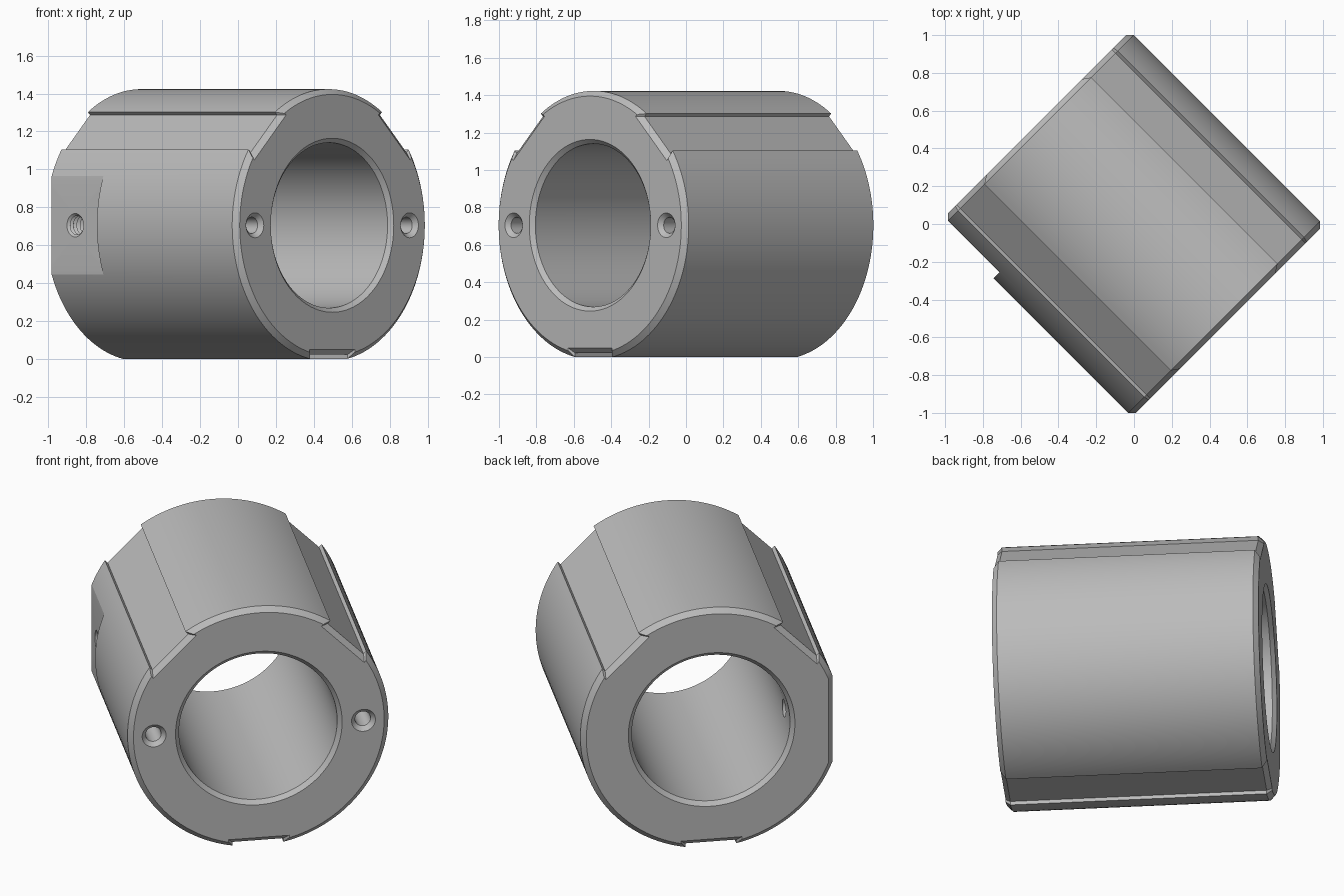
import bpy, bmesh, math
from mathutils import Vector

if "Cube" in bpy.data.objects:
    bpy.data.objects.remove(bpy.data.objects["Cube"], do_unlink=True)

HALF, R, CHAMFER = 0.726, 0.7185, 0.028      # half length, outer radius, end bevel
SLOT_W, SLOT_D = 0.14, 0.683                 # slot half width, floor distance
FLAT_Y, FLAT_END = -0.672, -0.312            # side pocket floor and inner end
BORE, LIP = 0.436, 0.023                     # bore radius and its chamfer
HOLE_X, WINDOW = -0.52, 0.085                # threaded cross hole
HALF_ANGLE = math.asin(SLOT_W / R)
EPS = 1e-5

bm = bmesh.new()


def loop(points):
    return [bm.verts.new(p) for p in points]


def circle(radius, sides):
    turns = [2 * math.pi * i / sides for i in range(sides)]
    return [(radius * math.cos(t), radius * math.sin(t)) for t in turns]


def skin(loops):
    """Faces between successive closed loops; shared corners collapse."""
    faces = []
    for a, b in zip(loops, loops[1:]):
        for i in range(len(a)):
            j = (i + 1) % len(a)
            corners = list(dict.fromkeys((a[i], a[j], b[j], b[i])))
            if len(corners) > 2:
                faces.append(bm.faces.new(corners))
    return faces


def fill(test, normal):
    """Close the open loops whose points all pass the test, keeping holes."""
    edges = [e for e in bm.edges if e.is_boundary and all(test(v.co) for v in e.verts)]
    bmesh.ops.triangle_fill(bm, use_beauty=True, edges=edges, normal=normal)


def inset(points, dist):
    """Mitred inward offset of a counter-clockwise outline."""
    out = []
    for i, p in enumerate(points):
        a = (p - points[i - 1]).normalized()
        b = (points[(i + 1) % len(points)] - p).normalized()
        na, nb = Vector((-a.y, a.x)), Vector((-b.y, b.x))
        out.append(p + (na + nb) * dist / (1 + na.dot(nb)))
    return out


def section(x, points, limit=-1):
    """Outline placed at x, flattened where it passes the pocket floor."""
    return loop([(x, max(p.x, limit), p.y) for p in points])


# Outline: a circle interrupted by three shallow flat slots
outline = []
centres = [math.radians(a) for a in (45, 135, 270)]
for i, c in enumerate(centres):
    radial, across = Vector((math.cos(c), math.sin(c))), Vector((-math.sin(c), math.cos(c)))
    outline += [radial * SLOT_D + across * s * SLOT_W for s in (-1, 1)]
    start = c + HALF_ANGLE
    end = centres[(i + 1) % 3] + (2 * math.pi if i == 2 else 0) - HALF_ANGLE
    steps = round((end - start) / math.radians(2.5))
    for k in range(steps + 1):
        t = start + (end - start) * k / steps
        outline.append(Vector((math.cos(t), math.sin(t))) * R)
small = inset(outline, CHAMFER)

# Outer wall with bevelled ends and the flat side pocket
back = section(-HALF, small, FLAT_Y + CHAMFER)
pocket_start = section(CHAMFER - HALF, outline, FLAT_Y)
pocket_end = section(FLAT_END, outline, FLAT_Y)
step = [bm.verts.new((FLAT_END, p.x, p.y)) if p.x < FLAT_Y else v
        for p, v in zip(outline, pocket_end)]
walls = skin([back, pocket_start, pocket_end])
skin([pocket_end, step, section(HALF - CHAMFER, outline), section(HALF, small)])
floor = [f for f in walls if all(abs(v.co.y - FLAT_Y) < EPS for v in f.verts)]
bmesh.ops.delete(bm, geom=floor, context='FACES')

# Bore with a chamfer at both mouths and a window for the cross hole
bore = skin([loop([(x, y, z) for y, z in circle(r, 128)]) for x, r in (
    (-HALF, BORE + LIP), (LIP - HALF, BORE), (HOLE_X - WINDOW, BORE),
    (HOLE_X + WINDOW, BORE), (HALF - LIP, BORE), (HALF, BORE + LIP))])
window = []
for f in bore:
    mid = f.calc_center_median()
    if abs(mid.x - HOLE_X) < EPS and mid.y < 0 and abs(mid.z) < WINDOW:
        window.append(f)
bmesh.ops.delete(bm, geom=window, context='FACES')

# Threaded cross hole from the pocket into the bore
thread = [loop([(HOLE_X + x, FLAT_Y + 0.0125 * k, z)
                for x, z in circle(0.05 if k % 2 else 0.062, 32)]) for k in range(17)]
thread.append(loop([(HOLE_X + x, -math.sqrt(BORE ** 2 - z ** 2), z) for x, z in circle(0.05, 32)]))
skin(thread)

# Two countersunk holes in the front end
for side in (-1, 1):
    rings = [loop([(HALF - depth, side * 0.577 + y, z) for y, z in circle(r, 40)])
             for depth, r in ((0, 0.066), (0.023, 0.043), (0.25, 0.043))]
    skin(rings)
    bm.faces.new(rings[-1])

# Flat ends, pocket floor and the bore around the cross hole
fill(lambda p: abs(p.x - HALF) < EPS, Vector((1, 0, 0)))
fill(lambda p: abs(p.x + HALF) < EPS, Vector((-1, 0, 0)))
fill(lambda p: abs(p.y - FLAT_Y) < EPS, Vector((0, -1, 0)))
fill(lambda p: abs(p.x - HOLE_X) < 0.1 and -0.5 < p.y < 0, Vector((0, 1, 0)))

bmesh.ops.recalc_face_normals(bm, faces=bm.faces[:])
if bm.calc_volume(signed=True) < 0:
    bmesh.ops.reverse_faces(bm, faces=bm.faces[:])
mesh = bpy.data.meshes.new("bearing_housing")
bm.to_mesh(mesh)
bm.free()

# One plain grey metal
steel = bpy.data.materials.new("grey_steel")
steel.use_nodes = True
steel.diffuse_color = (0.5, 0.5, 0.5, 1)
steel.node_tree.nodes["Principled BSDF"].inputs["Base Color"].default_value = (0.5, 0.5, 0.5, 1)
mesh.materials.append(steel)

# Smooth the curves and place the part diagonally on the ground
body = bpy.data.objects.new("bearing_housing", mesh)
bpy.context.collection.objects.link(body)
body.select_set(True)
bpy.context.view_layer.objects.active = body
bpy.ops.object.shade_smooth_by_angle(angle=math.radians(15))
body.rotation_euler.z = -math.pi / 4
body.location = (-0.016, 0, R * math.cos(HALF_ANGLE))
